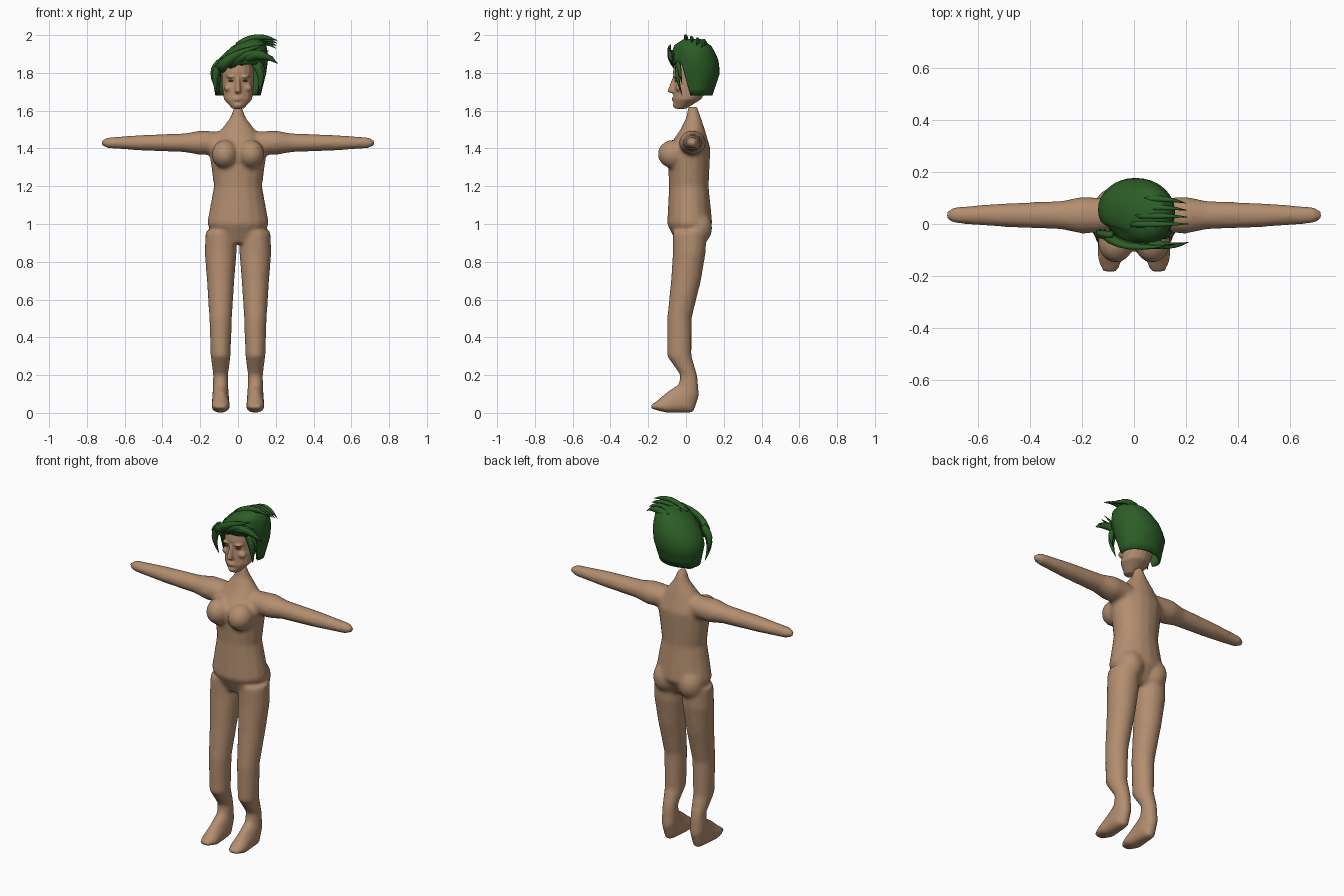
import bpy
import bmesh
from math import sin, cos, pi, radians
from mathutils import Vector, Matrix

if "Cube" in bpy.data.objects:
    bpy.data.objects.remove(bpy.data.objects["Cube"])


def material(name, colour):
    mat = bpy.data.materials.new(name)
    mat.use_nodes = True
    mat.diffuse_color = (*colour, 1)
    mat.node_tree.nodes["Principled BSDF"].inputs["Base Color"].default_value = (*colour, 1)
    return mat


skin = material("skin", (.45, .27, .16))
green = material("green hair", (.025, .11, .02))
dark = material("eye brown", (.1, .06, .04))


def bridge(bm, rows):
    """Join neighbouring rows of vertices with quads."""
    for low, high in zip(rows, rows[1:]):
        for i in range(len(low)):
            bm.faces.new((low[i - 1], low[i], high[i], high[i - 1]))


def loft(bm, rings):
    """Closed tube through a list of rings."""
    rows = [[bm.verts.new(point) for point in ring] for ring in rings]
    bridge(bm, rows)
    bm.faces.new(rows[0])
    bm.faces.new(rows[-1])


def oval(centre, across, along, count=16):
    """Ring of points around a centre, spanned by two half axes."""
    angles = [2 * pi * i / count for i in range(count)]
    return [Vector(centre) + Vector(across) * sin(a) + Vector(along) * cos(a) for a in angles]


def section(z, half, front, back, lift=0, x=0):
    """Body slice from front to back; lift raises its front and lowers its back."""
    middle, depth = (front + back) / 2, (front - back) / 2
    return oval((x, middle, z), (half, 0, 0), (0, depth, lift))


def ball(bm, centre, radii):
    place = Matrix.Translation(centre) @ Matrix.Diagonal((*radii, 1))
    bmesh.ops.create_uvsphere(bm, u_segments=16, v_segments=10, radius=1, matrix=place)


def make(name, bm, mat):
    bmesh.ops.recalc_face_normals(bm, faces=bm.faces[:])
    mesh = bpy.data.meshes.new(name)
    bm.to_mesh(mesh)
    bm.free()
    mesh.materials.append(mat)
    for face in mesh.polygons:
        face.use_smooth = True
    ob = bpy.data.objects.new(name, mesh)
    bpy.context.collection.objects.link(ob)
    return ob


def blend(ob, voxel, passes):
    """Fuse overlapping volumes into one soft skin."""
    remesh = ob.modifiers.new("blend", "REMESH")
    remesh.mode = "VOXEL"
    remesh.voxel_size = voxel
    remesh.use_smooth_shade = True
    soften = ob.modifiers.new("soften", "SMOOTH")
    soften.iterations = passes


# Torso from pelvis to neck
bm = bmesh.new()
loft(bm, [
    section(z=.9, half=.1, front=-.05, back=.08),
    section(z=1, half=.165, front=-.1, back=.14),
    section(z=1.2, half=.128, front=-.09, back=.12),
    section(z=1.4, half=.155, front=-.1, back=.13),
    section(z=1.5, half=.09, front=-.03, back=.1),
    section(z=1.56, half=.043, front=0, back=.08),
    section(z=1.62, half=.02, front=.01, back=.06),
])

# Bust, buttocks, arms and legs on both sides
arm_taper = [(.1, .06), (.2, .065), (.28, .05), (.5, .042), (.69, .029), (.72, .015)]
for side in (1, -1):
    x = side * .092
    ball(bm, (side * .07, -.07, 1.37), (.07, .08, .075))
    ball(bm, (side * .08, .06, .98), (.075, .08, .09))
    loft(bm, [oval((side * reach, .034, 1.43), (0, radius * 1.1, 0), (0, 0, radius))
              for reach, radius in arm_taper])
    loft(bm, [
        section(z=.96, half=.08, front=-.07, back=.11, x=x),
        section(z=.85, half=.085, front=-.07, back=.105, x=x),
        section(z=.7, half=.073, front=-.08, back=.08, x=x),
        section(z=.5, half=.06, front=-.1, back=.03, x=x),
        section(z=.3, half=.053, front=-.1, back=.03, x=x),
        section(z=.2, half=.04, front=-.03, back=.06, x=x),
        section(z=.12, half=.042, front=-.04, back=.07, lift=.03, x=x),
        section(z=.06, half=.046, front=-.09, back=.04, lift=.06, x=x),
        section(z=.03, half=.05, front=-.16, back=-.1, lift=.03, x=x),
        section(z=.03, half=.03, front=-.19, back=-.18, lift=.01, x=x),
    ])
blend(make("body", bm, skin), voxel=.012, passes=5)

# Head with nose, lips, chin, brows and cheeks
bm = bmesh.new()
loft(bm, [
    section(z=1.61, half=.03, front=-.06, back=0),
    section(z=1.66, half=.075, front=-.067, back=.08),
    section(z=1.75, half=.086, front=-.06, back=.14),
    section(z=1.8, half=.086, front=-.07, back=.15),
    section(z=1.86, half=.08, front=-.06, back=.14),
    section(z=1.91, half=.06, front=-.02, back=.12),
])
loft(bm, [
    section(z=1.69, half=.014, front=-.07, back=-.03),
    section(z=1.7, half=.018, front=-.1, back=-.03),
    section(z=1.78, half=.01, front=-.07, back=-.03),
])
for height in (1.657, 1.667):
    ball(bm, (0, -.058, height), (.025, .018, .006))
ball(bm, (0, -.054, 1.63), (.025, .018, .014))
for side in (1, -1):
    ball(bm, (side * .036, -.052, 1.78), (.027, .018, .008))
    ball(bm, (side * .05, -.034, 1.72), (.025, .022, .02))
blend(make("head", bm, skin), voxel=.006, passes=3)

bm = bmesh.new()
for side in (1, -1):
    ball(bm, (side * .036, -.051, 1.758), (.015, .008, .005))
make("eyes", bm, dark)

# Hair cap: a shell leaning to one side, cut high over the face
cap_heights = [1.68, 1.8, 1.88, 1.95, 1.98]
cap_sides = {
    "right": [-.12, -.14, -.1, -.02, .05],
    "left": [.12, .15, .16, .15, .12],
    "front": [-.03, -.07, -.085, -.06, -.01],
    "back": [.14, .18, .17, .13, .08],
}


def cap_extent(name, z):
    """Reach of the cap toward one side at a height."""
    values = cap_sides[name]
    k = max(i for i, height in enumerate(cap_heights[:-1]) if height <= z)
    t = (z - cap_heights[k]) / (cap_heights[k + 1] - cap_heights[k])
    return values[k] + (values[k + 1] - values[k]) * t


def cap_point(angle, z):
    right, left, front, back = [cap_extent(name, z) for name in cap_sides]
    return ((left + right) / 2 + (left - right) / 2 * sin(angle),
            (front + back) / 2 + (front - back) / 2 * cos(angle), z)


bm = bmesh.new()
columns, levels = 32, 9
bottom, hairline, crown = cap_heights[0], 1.845, cap_heights[-1]
rows = []
for level in range(levels):
    row = []
    for i in range(columns):
        angle = 2 * pi * i / columns
        low = hairline if cos(angle) > cos(radians(62)) else bottom
        z = low + (crown - low) * level / (levels - 1)
        row.append(bm.verts.new(cap_point(angle, z)))
    rows.append(row)
bridge(bm, rows)
bm.faces.new(rows[-1])
shell = make("hair_cap", bm, green).modifiers.new("thickness", "SOLIDIFY")
shell.thickness = .012


# Hair locks: tapered curved blades
def lock(bm, root, bend, tip, width, steps=6):
    rings = []
    for k in range(steps + 1):
        t = k / steps
        along = ((bend - root) * (1 - t) + (tip - bend) * t).normalized()
        across = along.cross(Vector((0, 1, .3))).normalized()
        size = width * (1 - .95 * t * t)
        centre = root.lerp(bend, t).lerp(bend.lerp(tip, t), t)
        rings.append(oval(centre, across * size, along.cross(across) * size * .55, count=6))
    loft(bm, rings)


def fan(bm, first, last, count, width):
    """Row of locks changing evenly from the first to the last."""
    for k in range(count):
        points = [Vector(a).lerp(Vector(b), k / (count - 1)) for a, b in zip(first, last)]
        lock(bm, *points, width)


bm = bmesh.new()
# swept fringe
fan(bm, first=[(-.1, -.04, 1.82), (-.04, -.11, 1.9), (.14, -.08, 1.95)],
    last=[(.05, -.06, 1.88), (.12, -.1, 1.92), (.21, -.07, 1.85)], count=4, width=.034)
# crest spikes
fan(bm, first=[(0, 0, 1.94), (.1, 0, 2.02), (.21, 0, 1.97)],
    last=[(.05, .1, 1.94), (.13, .1, 1.99), (.2, .08, 1.93)], count=4, width=.025)
# locks framing the face
for side in (1, -1):
    fan(bm, first=[(side * .09, -.04, 1.85), (side * .14, -.06, 1.8), (side * .11, -.02, 1.68)],
        last=[(side * .08, -.04, 1.86), (side * .15, -.04, 1.83), (side * .13, -.02, 1.74)],
        count=2, width=.025)
make("hair_locks", bm, green)
